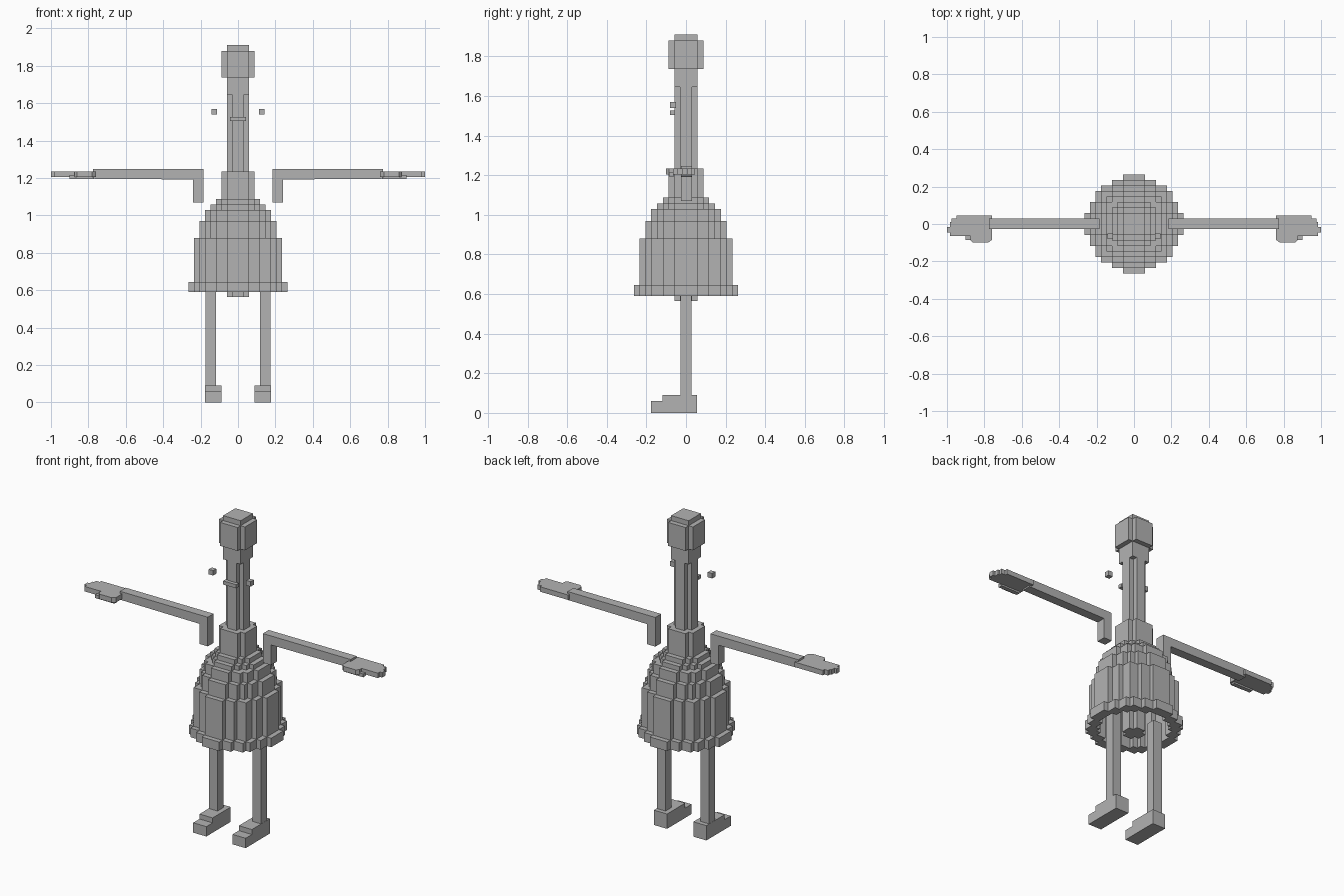
import bpy, bmesh, math

if "Cube" in bpy.data.objects:
    bpy.data.objects.remove(bpy.data.objects["Cube"])

U = 0.0293  # block size of the stepped parts

grey = bpy.data.materials.new("grey")
grey.diffuse_color = (0.45, 0.45, 0.45, 1)
grey.use_nodes = True
grey.node_tree.nodes["Principled BSDF"].inputs["Base Color"].default_value = grey.diffuse_color


def finish(name, bm):
    bmesh.ops.remove_doubles(bm, verts=bm.verts, dist=1e-4)
    bmesh.ops.dissolve_limit(bm, angle_limit=0.01, verts=bm.verts, edges=bm.edges)
    me = bpy.data.meshes.new(name)
    bm.to_mesh(me)
    bm.free()
    me.materials.append(grey)
    ob = bpy.data.objects.new(name, me)
    bpy.context.collection.objects.link(ob)
    return ob


def box(name, x0, x1, y0, y1, z0, z1):
    bm = bmesh.new()
    bmesh.ops.create_cube(bm, size=1)
    for v in bm.verts:
        v.co = (x0 if v.co.x < 0 else x1, y0 if v.co.y < 0 else y1, z0 if v.co.z < 0 else z1)
    return finish(name, bm)


def prism(name, outline, z0, z1):
    bm = bmesh.new()
    face = bm.faces.new([bm.verts.new((x, y, z0)) for x, y in outline])
    top = bmesh.ops.extrude_face_region(bm, geom=[face])["geom"]
    for v in top:
        if isinstance(v, bmesh.types.BMVert):
            v.co.z = z1
    bmesh.ops.recalc_face_normals(bm, faces=bm.faces)
    return finish(name, bm)


def stack(name, layers):
    """Blocky round tower; each layer is (z0, z1, outer radius, inner radius) in blocks."""
    def solid(i, j, k):
        if not 0 <= k < len(layers):
            return False
        r = math.hypot(i + 0.5, j + 0.5)
        return layers[k][3] <= r < layers[k][2]
    bm = bmesh.new()
    for k, (z0, z1, _, _) in enumerate(layers):
        for i in range(-9, 9):
            for j in range(-9, 9):
                if not solid(i, j, k):
                    continue
                x0, x1, y0, y1 = i * U, (i + 1) * U, j * U, (j + 1) * U
                sides = {
                    (1, 0, 0): [(x1, y0, z0), (x1, y1, z0), (x1, y1, z1), (x1, y0, z1)],
                    (-1, 0, 0): [(x0, y1, z0), (x0, y0, z0), (x0, y0, z1), (x0, y1, z1)],
                    (0, 1, 0): [(x1, y1, z0), (x0, y1, z0), (x0, y1, z1), (x1, y1, z1)],
                    (0, -1, 0): [(x0, y0, z0), (x1, y0, z0), (x1, y0, z1), (x0, y0, z1)],
                    (0, 0, 1): [(x0, y0, z1), (x1, y0, z1), (x1, y1, z1), (x0, y1, z1)],
                    (0, 0, -1): [(x0, y1, z0), (x1, y1, z0), (x1, y0, z0), (x0, y0, z0)],
                }
                for (a, b, c), quad in sides.items():
                    if not solid(i + a, j + b, k + c):
                        bm.faces.new([bm.verts.new(p) for p in quad])
    return finish(name, bm)


# Hollow bell-shaped body with stepped shoulders
stack("bell_body", [
    (0.59, 0.645, 8.7, 6.8),
    (0.645, 0.88, 7.8, 6.8),
    (0.88, 0.97, 6.8, 5.7),
    (0.97, 1.03, 5.75, 4.7),
    (1.03, 1.058, 4.75, 3.2),
    (1.058, 1.088, 4.2, 0),
])
# Clapper hanging in the bell
stack("clapper", [(0.565, 0.70, 1.7, 0), (0.70, 1.06, 1.0, 0)])
# Collar, grooved neck and head
stack("neck_and_head", [
    (1.088, 1.235, 3.1, 0),
    (1.235, 1.645, 1.7, 0),
    (1.645, 1.738, 2.2, 0),
    (1.738, 1.88, 3.1, 0),
    (1.88, 1.91, 2.2, 0),
])

# Mouth
box("mouth", -0.044, 0.044, -0.08, -0.055, 1.504, 1.526)

HAND = [(0.76, 0.045), (0.95, 0.045), (0.95, 0.03), (0.975, 0.03), (0.975, 0.01),
        (0.985, 0.01), (0.985, -0.015), (1.0, -0.015), (1.0, -0.045), (0.985, -0.045),
        (0.985, -0.065), (0.875, -0.065), (0.875, -0.085), (0.86, -0.1), (0.78, -0.1),
        (0.76, -0.085)]

for s, side in ((-1, "left"), (1, "right")):
    def sbox(name, x0, x1, *rest):
        return box(side + "_" + name, *sorted((s * x0, s * x1)), *rest)

    # Floating eye
    sbox("eye", 0.111, 0.141, -0.08, -0.05, 1.54, 1.57)
    # Bent arm: hanging shoulder stub, upper arm and forearm
    arm = [(0.185, 1.07), (0.24, 1.07), (0.24, 1.192), (0.775, 1.196), (0.775, 1.247), (0.185, 1.247)]
    ob = prism(side + "_arm", [(s * x, z) for x, z in arm], -0.03, 0.026)
    for v in ob.data.vertices:
        v.co = (v.co.x, -v.co.z, v.co.y)
    # Hand with stepped fingertips
    prism(side + "_hand", [(s * x, y) for x, y in HAND], 1.205, 1.235)
    sbox("thumb", 0.77, 0.9, -0.085, -0.06, 1.195, 1.215)
    # Leg reaching up into the bell
    sbox("leg", 0.117, 0.175, -0.029, 0.029, 0.08, 0.68)
    # Stepped foot
    foot = [(-0.178, 0), (0.056, 0), (0.056, 0.09), (-0.118, 0.09), (-0.118, 0.06), (-0.178, 0.06)]
    ob = prism(side + "_foot", foot, 0.088, 0.176)
    for v in ob.data.vertices:
        v.co = (s * v.co.z, v.co.x, v.co.y)
    if s < 0:
        ob.data.flip_normals()
